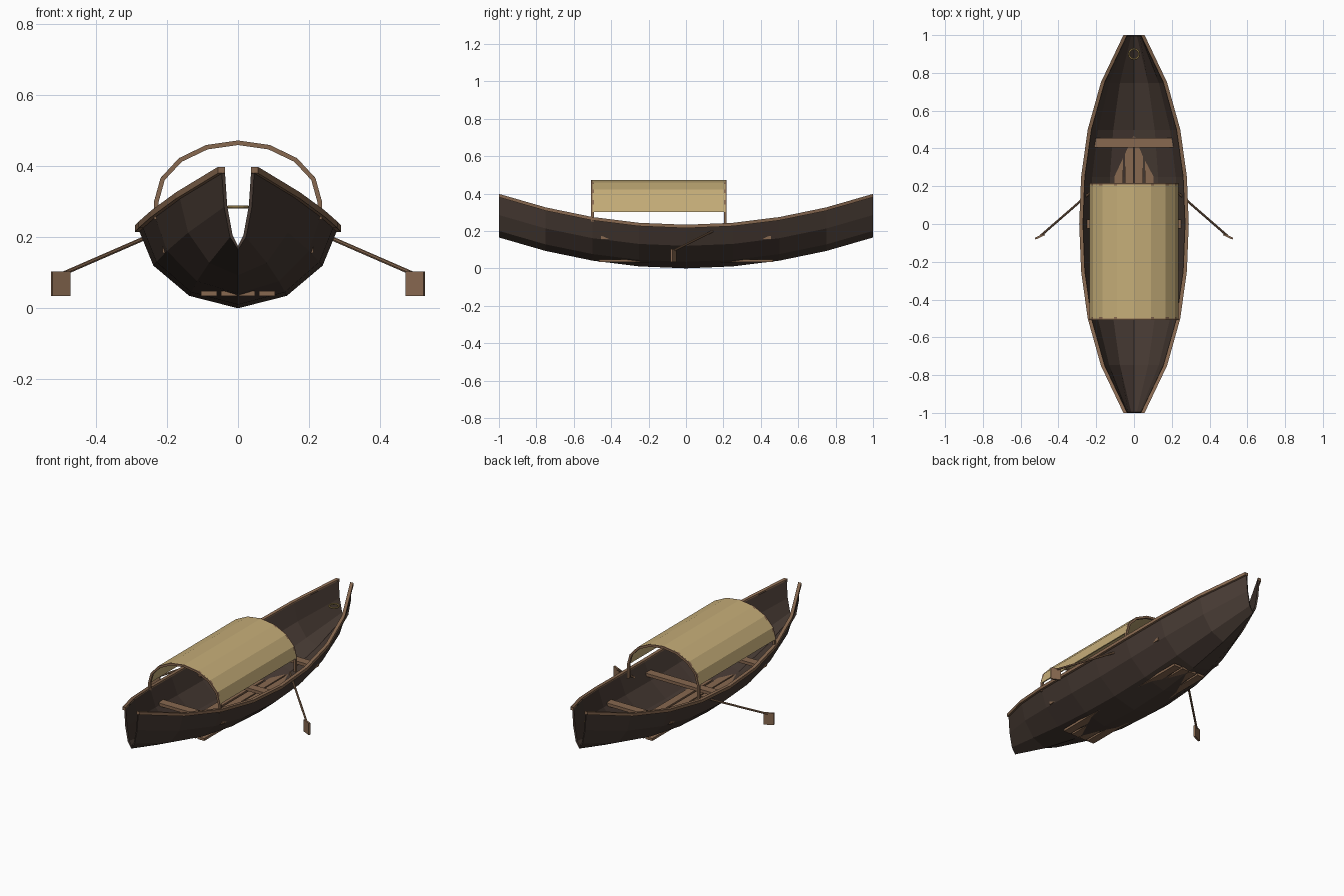
import bpy, bmesh, math
from mathutils import Vector, Matrix

if "Cube" in bpy.data.objects:
    bpy.data.objects.remove(bpy.data.objects["Cube"])


def material(name, rgb):
    m = bpy.data.materials.new(name)
    m.diffuse_color = (*rgb, 1)
    m.use_nodes = True
    m.node_tree.nodes["Principled BSDF"].inputs["Base Color"].default_value = m.diffuse_color
    return m


DARK = material("dark hull wood", (0.062, 0.042, 0.033))
WOOD = material("brown wood", (0.245, 0.14, 0.08))
STRAW = material("straw canopy", (0.56, 0.42, 0.19))
ROPE = material("rope", (0.36, 0.25, 0.09))


def add_object(name, verts, faces, mat, thickness=0):
    mesh = bpy.data.meshes.new(name)
    mesh.from_pydata(verts, [], faces)
    mesh.materials.append(mat)
    ob = bpy.data.objects.new(name, mesh)
    bpy.context.collection.objects.link(ob)
    if thickness:
        mod = ob.modifiers.new("thickness", 'SOLIDIFY')
        mod.thickness = thickness
        mod.offset = -1
    return ob


def loft(name, rings, mat, closed=False, thickness=0):
    """Skin a row of equal-length sections; closed sections get end caps."""
    n = len(rings[0])
    verts = [p for r in rings for p in r]
    faces = []
    for s in range(len(rings) - 1):
        for p in range(n if closed else n - 1):
            q = (p + 1) % n
            faces.append((s * n + p, (s + 1) * n + p, (s + 1) * n + q, s * n + q))
    if closed:
        faces += [tuple(range(n)), tuple(reversed(range(len(verts) - n, len(verts))))]
    ob = add_object(name, verts, faces, mat, thickness)
    if closed:
        bm = bmesh.new()
        bm.from_mesh(ob.data)
        bmesh.ops.recalc_face_normals(bm, faces=bm.faces)
        bm.to_mesh(ob.data)
        bm.free()
    return ob


def box(name, centre, size, mat, turn=0):
    bm = bmesh.new()
    bmesh.ops.create_cube(bm, size=1, matrix=Matrix.Translation(centre)
                          @ Matrix.Rotation(turn, 4, 'Z') @ Matrix.Diagonal((*size, 1)))
    ob = add_object(name, [], [], mat)
    bm.to_mesh(ob.data)
    bm.free()
    return ob


def rod(name, a, b, radius, mat, sides=8):
    a, b = Vector(a), Vector(b)
    rot = (b - a).to_track_quat('Z', 'Y')
    circle = [rot @ Vector((radius * math.cos(t), radius * math.sin(t), 0))
              for t in (2 * math.pi * i / sides for i in range(sides))]
    return loft(name, [[a + c for c in circle], [b + c for c in circle]], mat, closed=True)


# Hull: one cross-section, narrowed and raised towards both open ends
HALF_WIDTHS = (0.28, 0.27, 0.235, 0.165, 0.046)
SECTION = ((0, 0), (0.49, 0.035), (0.85, 0.12), (1, 0.222))
STATIONS = [i / 4 for i in range(-4, 5)]


def half_width(y):
    return HALF_WIDTHS[round(abs(y) * 4)]


def rise(y):
    return 0.165 * y * y


profile = [(-x, z) for x, z in reversed(SECTION[1:])] + list(SECTION)
loft("hull", [[(x * half_width(y), y, z + rise(y)) for x, z in profile] for y in STATIONS],
     DARK, thickness=0.01)

# Rails along the top edges of the hull
for side, label in ((-1, "left"), (1, "right")):
    rings = []
    for y in STATIONS:
        x, z = side * half_width(y), 0.224 + rise(y)
        rings.append([(x + dx, y, z + dz) for dx, dz in
                      ((-0.01, -0.009), (0.01, -0.009), (0.01, 0.009), (-0.01, 0.009))])
    loft(label + "_rail", rings, WOOD, closed=True)

# Benches across the hull
for label, y, half in (("front", -0.43, 0.213), ("middle", 0.0, 0.25), ("back", 0.43, 0.213)):
    box(label + "_bench", (0, y, 0.165), (2 * half, 0.05, 0.018), WOOD)

# Floor planks
for i, x in enumerate((-0.082, -0.026, 0.026, 0.082)):
    box(f"floor_plank_{i + 1}", (x, 0, 0.041), (0.045, 0.93, 0.014), WOOD)

# Canopy: faceted half-ellipse
ARC = [math.pi * i / 8 for i in range(9)]


def arc_points(y, grow=0.0):
    return [(math.cos(t) * (0.23 + grow), y, 0.30 + math.sin(t) * (0.166 + grow)) for t in ARC]


loft("canopy", [arc_points(0.21), arc_points(-0.5)], STRAW, thickness=0.006)

# Bent hoops and posts carrying the canopy
for label, y, foot in (("front", -0.5, 0.25), ("back", 0.21, 0.22)):
    rings = []
    outer, inner = arc_points(y, 0.006), arc_points(y, -0.007)
    outer = [(outer[0][0], y, foot)] + outer + [(outer[-1][0], y, foot)]
    inner = [(inner[0][0], y, foot)] + inner + [(inner[-1][0], y, foot)]
    for o, i in zip(outer, inner):
        rings.append([(p[0], y + d, p[2]) for p, d in
                      ((o, -0.007), (o, 0.007), (i, 0.007), (i, -0.007))])
    loft(label + "_hoop", rings, WOOD, closed=True)

# Oars, one on each side
for side, label in ((-1, "left"), (1, "right")):
    rod(label + "_oar_shaft", (side * 0.21, 0.185, 0.22), (side * 0.495, -0.063, 0.096), 0.006, WOOD)
    box(label + "_oar_blade", (side * 0.498, -0.066, 0.069), (0.056, 0.01, 0.07), WOOD,
        turn=side * math.radians(-25) + (0 if side < 0 else math.radians(0)))

# Rope ring resting in the stern
bpy.ops.mesh.primitive_torus_add(location=(0, 0.9, 0.285), major_radius=0.027, minor_radius=0.005,
                                 major_segments=12, minor_segments=6)
ring = bpy.context.object
ring.name = "rope_ring"
ring.data.materials.append(ROPE)
